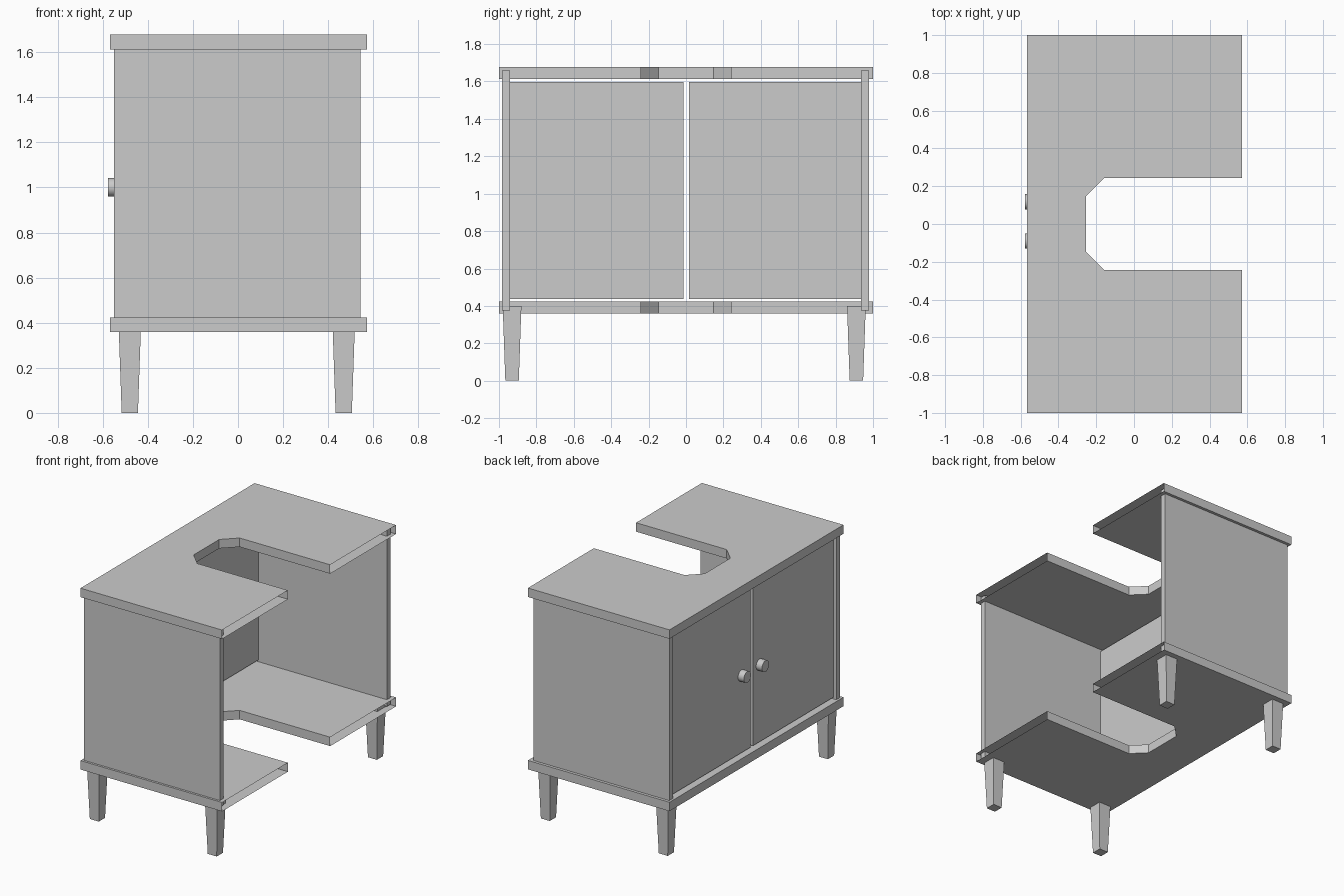
import bpy, bmesh, math
from mathutils import Matrix, Vector

cube = bpy.data.objects.get("Cube")
if cube:
    bpy.data.objects.remove(cube, do_unlink=True)

grey = bpy.data.materials.new("light grey")
grey.use_nodes = True
colour = (0.6, 0.6, 0.6, 1)
grey.diffuse_color = colour
grey.node_tree.nodes["Principled BSDF"].inputs["Base Color"].default_value = colour


def add_object(name, bm):
    mesh = bpy.data.meshes.new(name)
    bmesh.ops.recalc_face_normals(bm, faces=bm.faces)
    bm.to_mesh(mesh)
    bm.free()
    mesh.materials.append(grey)
    obj = bpy.data.objects.new(name, mesh)
    bpy.context.collection.objects.link(obj)
    return obj


def box(name, low, high, foot_scale=1):
    """Box between two corners; foot_scale narrows its lower end."""
    low, high = Vector(low), Vector(high)
    bm = bmesh.new()
    bmesh.ops.create_cube(bm, size=1)
    for v in bm.verts:
        if v.co.z < 0:
            v.co.xy *= foot_scale
        v.co = (low + high) / 2 + v.co * (high - low)
    return add_object(name, bm)


FRONT, REAR = -0.567, 0.572


def board(name, bottom, top):
    """U-shaped board around the pipe notch, left hollow at its rear ends."""
    half = [(FRONT, 1), (REAR, 1), (REAR, 0.243), (-0.157, 0.243), (-0.254, 0.147)]
    outline = half + [(x, -y) for x, y in reversed(half)]
    bm = bmesh.new()
    face = bm.faces.new([bm.verts.new((x, y, bottom)) for x, y in outline])
    extruded = bmesh.ops.extrude_face_region(bm, geom=[face], use_keep_orig=True)
    for item in extruded["geom"]:
        if isinstance(item, bmesh.types.BMVert):
            item.co.z = top
    bmesh.ops.recalc_face_normals(bm, faces=bm.faces)
    ends = [f for f in bm.faces if all(v.co.x > REAR - 0.001 for v in f.verts)]
    bmesh.ops.delete(bm, geom=ends, context="FACES")
    return add_object(name, bm)


board("bottom_board", 0.359, 0.424)
board("top_board", 1.613, 1.678)

# Side panels run into both boards
box("right_panel", (-0.551, -0.984, 0.375), (0.543, -0.941, 1.66))
box("left_panel", (-0.551, 0.936, 0.375), (0.543, 0.979, 1.66))

# Doors sit slightly back between the panels
box("right_door", (-0.53, -0.941, 0.438), (-0.49, -0.013, 1.598))
box("left_door", (-0.53, 0.016, 0.438), (-0.49, 0.936, 1.598))

# Round knobs
for side, y in (("right", -0.09), ("left", 0.118)):
    bm = bmesh.new()
    bmesh.ops.create_cone(bm, cap_ends=True, segments=32, radius1=0.041,
                          radius2=0.041, depth=0.05,
                          matrix=Matrix.Translation((-0.552, y, 1.0))
                          @ Matrix.Rotation(math.pi / 2, 4, "Y"))
    knob = add_object(side + "_knob", bm)
    bpy.ops.object.select_all(action="DESELECT")
    knob.select_set(True)
    bpy.context.view_layer.objects.active = knob
    bpy.ops.object.shade_smooth_by_angle(angle=math.radians(40))

# Tapered legs
for end, x in (("front", -0.48), ("rear", 0.469)):
    for side, y in (("right", -0.93), ("left", 0.911)):
        box(f"{end}_{side}_leg", (x - 0.05, y - 0.05, 0), (x + 0.05, y + 0.05, 0.4), 0.72)
